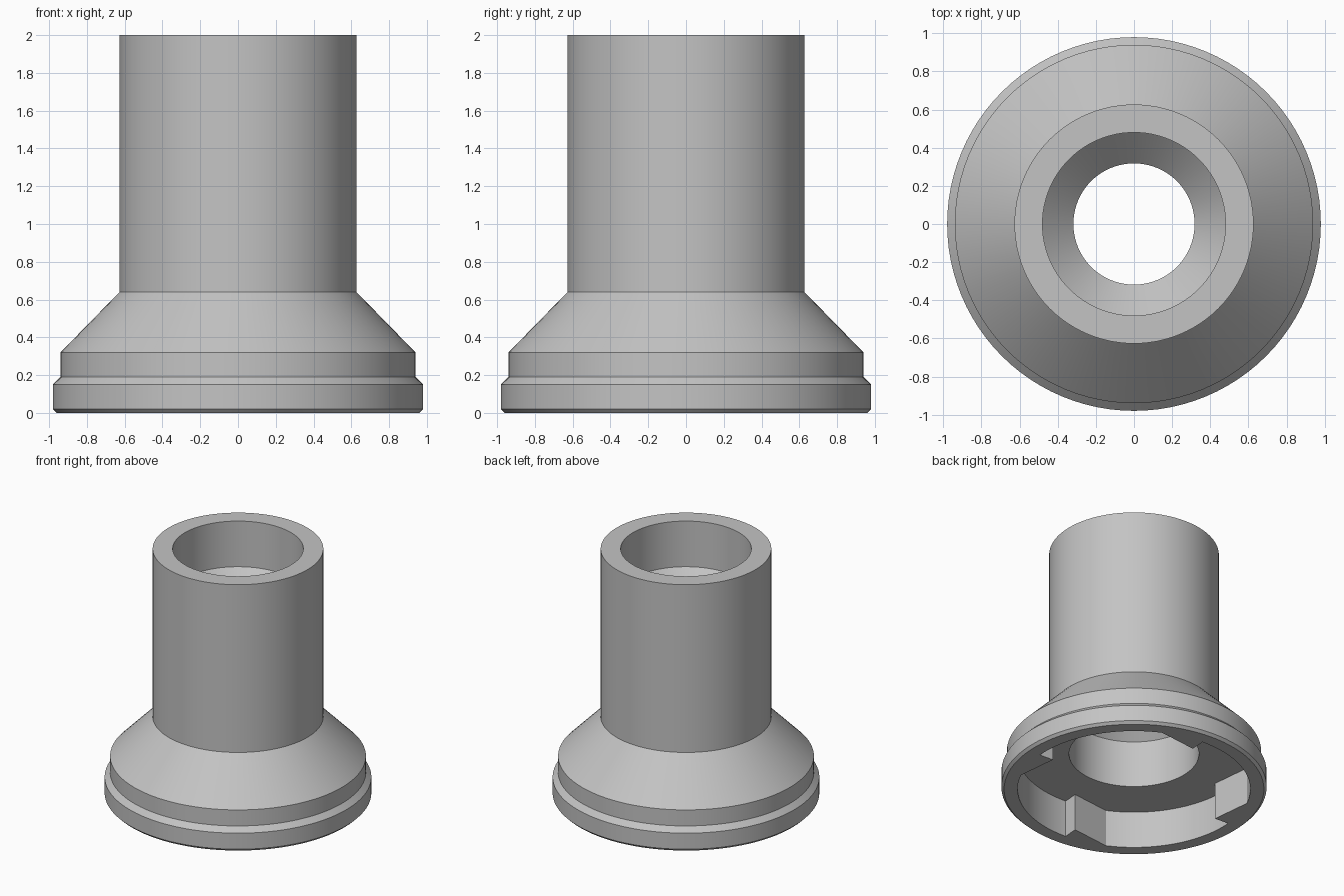
import bpy, bmesh
from math import cos, sin, pi, radians

cube = bpy.data.objects.get("Cube")
if cube:
    bpy.data.objects.remove(cube, do_unlink=True)

SEGMENTS = 96
WALL, CEILING = 0.86, 0.30   # socket radius and depth

grey = bpy.data.materials.new("plain_grey")
grey.use_nodes = True
colour = (0.55, 0.55, 0.55, 1)
grey.diffuse_color = colour
grey.node_tree.nodes["Principled BSDF"].inputs["Base Color"].default_value = colour


def finish(name, bm):
    bmesh.ops.recalc_face_normals(bm, faces=bm.faces)
    mesh = bpy.data.meshes.new(name)
    bm.to_mesh(mesh)
    bm.free()
    mesh.materials.append(grey)
    obj = bpy.data.objects.new(name, mesh)
    bpy.context.collection.objects.link(obj)
    bpy.ops.object.select_all(action='DESELECT')
    obj.select_set(True)
    bpy.context.view_layer.objects.active = obj
    bpy.ops.object.shade_smooth_by_angle(angle=radians(30))
    return obj


def lathe(name, profile):
    """Turn a closed (radius, height) profile around the z axis."""
    bm = bmesh.new()
    rings = []
    for i in range(SEGMENTS):
        a = 2 * pi * i / SEGMENTS
        rings.append([bm.verts.new((r * cos(a), r * sin(a), z)) for r, z in profile])
    n = len(profile)
    for i, ring in enumerate(rings):
        after = rings[(i + 1) % SEGMENTS]
        for j in range(n):
            k = (j + 1) % n
            bm.faces.new((ring[j], after[j], after[k], ring[k]))
    return finish(name, bm)


def ramp_lug(name, turn):
    """Wedge on the socket wall: one radial stop face and one slanted ramp."""
    start, stop, inner, steps = 64, 86, 0.74, 6
    outline = [(inner, stop)]
    outline += [(WALL, stop + (start - stop) * i / steps) for i in range(steps + 1)]
    points = [(r * cos(radians(a + turn)), r * sin(radians(a + turn))) for r, a in outline]
    bm = bmesh.new()
    base = bm.faces.new([bm.verts.new((x, y, 0)) for x, y in points])
    top = bmesh.ops.extrude_face_region(bm, geom=[base])["geom"]
    verts = [g for g in top if isinstance(g, bmesh.types.BMVert)]
    bmesh.ops.translate(bm, verts=verts, vec=(0, 0, CEILING))
    return finish(name, bm)


# Flanged tube: outside from the foot up, then the waisted bore down to the socket
lathe("flanged_tube", [
    (0.96, 0), (0.98, 0.02), (0.98, 0.15), (0.94, 0.19), (0.94, 0.32),
    (0.627, 0.64), (0.627, 2), (0.48, 2), (0.48, 1.63), (0.318, 1.47),
    (0.318, 0.84), (0.48, 0.68), (0.48, CEILING), (WALL, CEILING), (WALL, 0),
])

# Four locking lugs inside the socket
for i in range(4):
    ramp_lug(f"socket_lug_{i + 1}", 90 * i)
